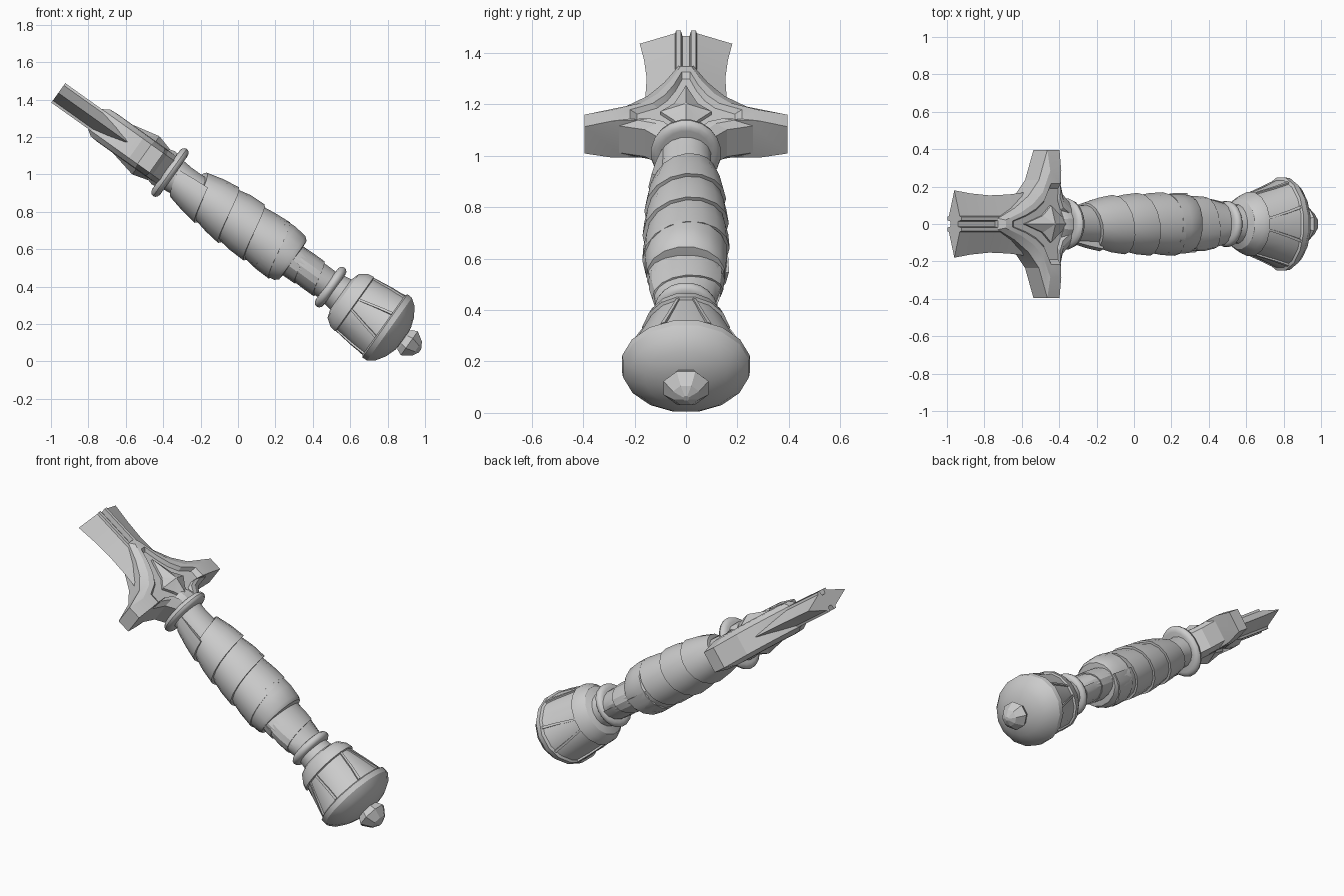
import bpy, bmesh, math
from mathutils import Vector

if "Cube" in bpy.data.objects:
    bpy.data.objects.remove(bpy.data.objects["Cube"])

# Tilted local frame: s runs from pommel to blade, y across, n out of the flat face
A = math.radians(35.5)
ORIGIN = Vector((0.92, 0, 0.094))
D = Vector((-math.cos(A), 0, math.sin(A)))
N = Vector((math.sin(A), 0, math.cos(A)))


def P(s, y, n):
    return ORIGIN + D * s + N * n + Vector((0, y, 0))


def finish(name, bm, angle=28):
    bmesh.ops.remove_doubles(bm, verts=bm.verts, dist=1e-5)
    bmesh.ops.recalc_face_normals(bm, faces=bm.faces)
    me = bpy.data.meshes.new(name)
    bm.to_mesh(me)
    bm.free()
    ob = bpy.data.objects.new(name, me)
    bpy.context.collection.objects.link(ob)
    bpy.ops.object.select_all(action='DESELECT')
    ob.select_set(True)
    bpy.context.view_layer.objects.active = ob
    bpy.ops.object.shade_smooth_by_angle(angle=math.radians(angle))
    return ob


def bridge(bm, rings, closed=True, caps=True):
    """Skin a list of equally long point rings."""
    vs = [[bm.verts.new(P(*p)) for p in r] for r in rings]
    k = len(vs[0])
    for a, b in zip(vs, vs[1:]):
        for i in range(k if closed else k - 1):
            j = (i + 1) % k
            bm.faces.new((a[i], a[j], b[j], b[i]))
    if caps:
        bm.faces.new(vs[0])
        bm.faces.new(vs[-1])


def turned(name, profile, sides=16, angle=28):
    """Elliptical turning along the axis; profile rows are (s, y radius, n radius)."""
    bm = bmesh.new()
    T = [2 * math.pi * (i + 0.5) / sides for i in range(sides)]
    bridge(bm, [[(s, a * math.cos(t), b * math.sin(t)) for t in T] for s, a, b in profile])
    return finish(name, bm, angle)


def ring(name, s, ry, rn, tube, width):
    prof = [(s + width * math.cos(u), ry + tube * math.sin(u), rn + tube * math.sin(u))
            for u in [math.pi * k / 6 for k in range(6, -1, -1)]]
    return turned(name, prof, 20, 35)


def lerp_profile(table, s):
    for p, q in zip(table, table[1:]):
        if s <= q[0]:
            f = max(0, (s - p[0]) / (q[0] - p[0]))
            return p[1] + f * (q[1] - p[1]), p[2] + f * (q[2] - p[2])
    return table[-1][1:]


def wrap(name, table, s0, s1, pitch, step):
    """Overlapping spiral strip following an elliptical grip profile."""
    bm = bmesh.new()
    turns, per = (s1 - s0) / pitch, 16
    rings = []
    for i in range(int(turns * per) + 1):
        t = i / per
        th = -2 * math.pi * t
        row = []
        for u, lift in ((0, -0.03), (0, step), (0.55, step * 0.75), (1.12, 0.0), (1.12, -0.03)):
            s = s0 + pitch * (t + u - 0.5)
            ry, rn = lerp_profile(table, s)
            row.append((s, (ry + lift) * math.cos(th), (rn + lift) * math.sin(th)))
        rings.append(row)
    bridge(bm, rings)
    return finish(name, bm)


# Pommel: end knob, domed cap and flared body
turned("pommel_knob", [(-0.065, .012, .012), (-0.045, .055, .05), (0.005, .095, .085),
                       (0.035, .075, .07), (0.06, .04, .04), (0.09, .04, .04)], 8, 20)
turned("pommel", [(.04, .03, .03), (.046, .09, .075), (.065, .16, .13), (.098, .22, .182),
                  (.135, .25, .21), (.165, .253, .212), (.172, .236, .2), (.25, .203, .19),
                  (.36, .162, .17), (.365, .174, .182), (.40, .160, .176), (.44, .135, .146),
                  (.455, .105, .1), (.54, .1, .085)], 16)

# Tapered trim strips on the four pommel panels
bm = bmesh.new()
for q in range(4):
    for sg in (-1, 1):
        rows = []
        for s, ry, rn, dl in ((.172, .236, .2, 22), (.25, .203, .19, 18), (.362, .162, .17, 11)):
            row = []
            for off, h in ((-2, -.01), (-2, .007), (2, .007), (2, -.01)):
                t = math.radians(q * 90 + sg * dl + off)
                row.append((s, (ry + h) * math.cos(t), (rn + h) * math.sin(t)))
            rows.append(row)
        bridge(bm, rows)
finish("pommel_trim", bm)

# Grip core, rings and spiral leather
core = [(.5, .10, .085), (.56, .115, .085), (.66, .138, .087), (.76, .148, .092),
        (1.5, .10, .09), (1.6, .10, .1)]
turned("grip_core", core, 16)
ring("lower_ring", .522, .095, .1, .03, .026)
ring("upper_ring", 1.577, .105, .125, .032, .026)
wrap("lower_wrap", core, .60, .78, .12, .007)
leather = [(.7, .146, .132), (.85, .153, .14), (1.0, .153, .137), (1.15, .148, .14),
           (1.3, .137, .127), (1.45, .115, .11), (1.56, .1, .1)]
wrap("grip_wrap", leather, .86, 1.45, .165, .017)
turned("wrap_end_band", [(.765, .12, .08), (.77, .152, .13), (.79, .158, .146), (.86, .163, .157),
                         (.915, .163, .155), (.925, .15, .13)], 16)
turned("guard_collar", [(1.575, .105, .105), (1.62, .115, .112), (1.66, .10, .10)], 12)

# Guard: concave star with raised border and sunken panel on both faces
half = [(2.07, .03), (1.96, .085), (1.87, .15), (1.80, .235), (1.745, .395), (1.665, .395),
        (1.67, .26), (1.645, .16), (1.59, .105)]
outline = half + [(s, -y) for s, y in reversed(half)]
C = 1.72


def star(ks, ky, n):
    return [(C + (s - C) * ks, y * ky, n) for s, y in outline]


bm = bmesh.new()
bridge(bm, [star(.72, .48, -.072), star(.78, .55, -.092), star(.9, .72, -.088), star(1, 1, -.064),
            star(1, 1, .064), star(.9, .72, .088), star(.78, .55, .092), star(.72, .48, .072)])
finish("cross_guard", bm, 15)

# Four-pointed gem on each face
bm = bmesh.new()
pts = [(1.91, 0), (1.79, .045), (1.735, .10), (1.68, .05), (1.60, 0),
       (1.68, -.05), (1.735, -.10), (1.79, -.045)]
for sg in (-1, 1):
    base = [(s, y, sg * .06) for s, y in pts]
    rim = [(s, y, sg * .087) for s, y in pts]
    tip = [(1.735 + (s - 1.735) * .04, y * .04, sg * .124) for s, y in pts]
    bridge(bm, [base, rim, tip])
finish("guard_gem", bm, 10)

# Broken blade stub: diamond section with a railed fuller
bm = bmesh.new()
rows = []
for s, w in ((1.72, .15), (1.86, .168), (1.95, .158), (2.08, .153), (2.2, .163), (2.31, .18)):
    q = [(w, 0), (.042, .05), (.038, .064), (.02, .064), (.014, .036)]
    top = q + [(-y, n) for y, n in reversed(q)]
    rows.append([(s, y, n) for y, n in top + [(y, -n) for y, n in reversed(top[1:-1])]])
bridge(bm, rows)
finish("blade_stub", bm)
